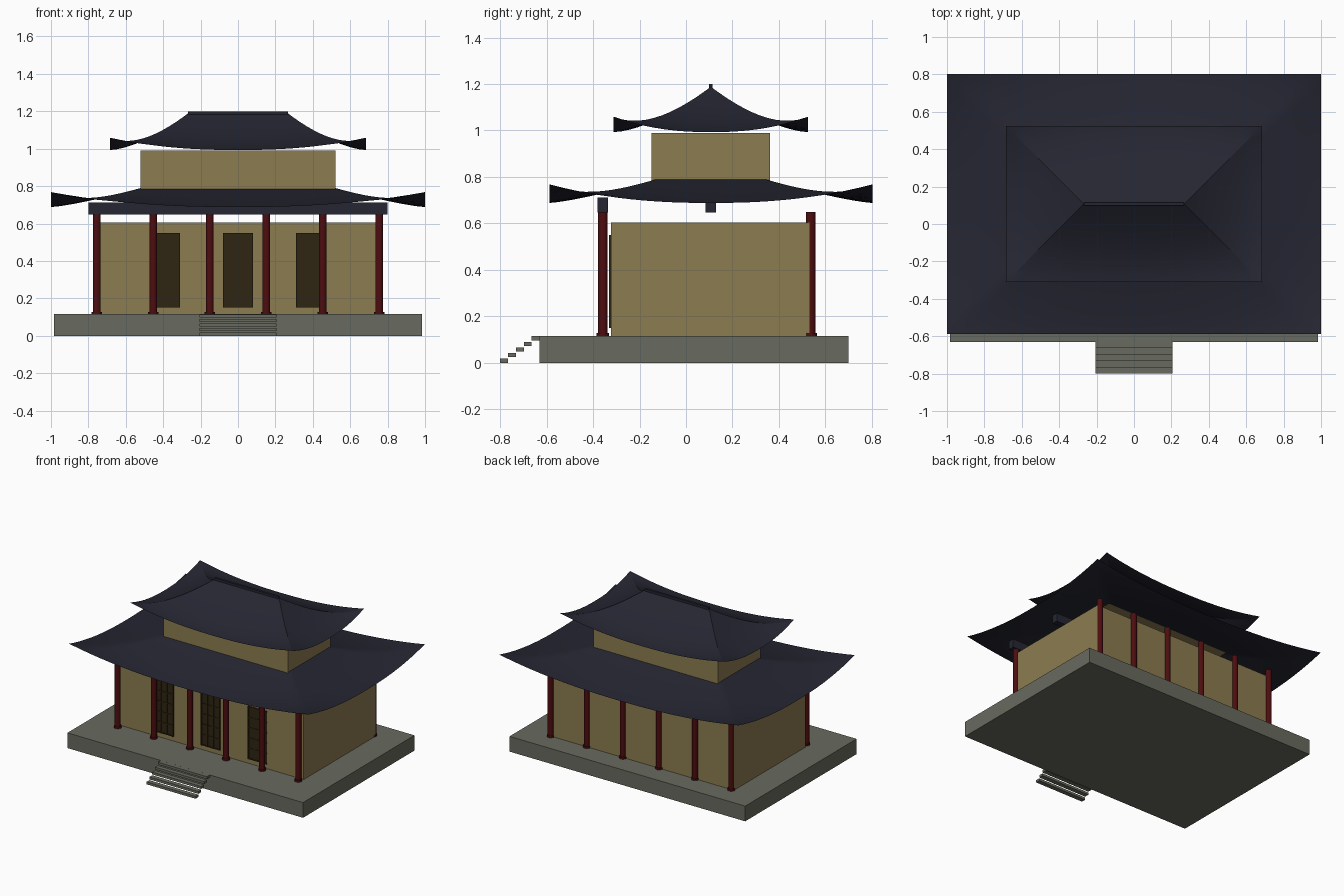
import bpy, bmesh, math

if "Cube" in bpy.data.objects:
    bpy.data.objects.remove(bpy.data.objects["Cube"])

CY = 0.107  # depth centre of the hall


def material(name, rgb):
    m = bpy.data.materials.new(name)
    m.diffuse_color = (*rgb, 1)
    m.use_nodes = True
    m.node_tree.nodes["Principled BSDF"].inputs["Base Color"].default_value = m.diffuse_color
    return m


STONE = material("grey stone", (0.14, 0.143, 0.112))
PLASTER = material("ochre plaster", (0.265, 0.2, 0.08))
TILE = material("dark blue tile", (0.018, 0.019, 0.031))
RED = material("dark red lacquer", (0.075, 0.004, 0.005))
WOOD = material("dark brown wood", (0.028, 0.018, 0.006))


def make(name, bm, mat):
    me = bpy.data.meshes.new(name)
    bm.to_mesh(me)
    bm.free()
    me.materials.append(mat)
    ob = bpy.data.objects.new(name, me)
    bpy.context.collection.objects.link(ob)
    return ob


def add_box(bm, x0, x1, y0, y1, z0, z1):
    vs = bmesh.ops.create_cube(bm, size=1)["verts"]
    for v in vs:
        v.co.x = (x0 + x1) / 2 + v.co.x * (x1 - x0)
        v.co.y = (y0 + y1) / 2 + v.co.y * (y1 - y0)
        v.co.z = (z0 + z1) / 2 + v.co.z * (z1 - z0)


def box(name, mat, *bounds):
    bm = bmesh.new()
    add_box(bm, *bounds)
    return make(name, bm, mat)


def smooth(ob, angle):
    bpy.ops.object.select_all(action="DESELECT")
    ob.select_set(True)
    bpy.context.view_layer.objects.active = ob
    bpy.ops.object.shade_smooth_by_angle(angle=math.radians(angle))


def curved_roof(name, eave, top, z0, z1, power, lift, angle):
    """Thin hipped sheet: sagging slopes between two rectangles, upturned corners."""
    bm = bmesh.new()
    n, rows = 24, 12
    corners = [(-1, -1), (1, -1), (1, 1), (-1, 1)]
    for k in range(4):
        (ax, ay), (bx, by) = corners[k], corners[(k + 1) % 4]
        grid = []
        for j in range(rows + 1):
            t = j / rows
            hx = eave[0] + (top[0] - eave[0]) * t
            hy = eave[1] + (top[1] - eave[1]) * t
            row = []
            for i in range(n + 1):
                s = i / n
                z = z0 + (z1 - z0) * t ** power
                z += lift * abs(2 * s - 1) ** 2.3 * (1 - t) ** 3
                row.append(bm.verts.new((hx * (ax + (bx - ax) * s),
                                         CY + hy * (ay + (by - ay) * s), z)))
            grid.append(row)
        for j in range(rows):
            for i in range(n):
                bm.faces.new((grid[j][i], grid[j][i + 1], grid[j + 1][i + 1], grid[j + 1][i]))
    bmesh.ops.remove_doubles(bm, verts=bm.verts[:], dist=1e-5)
    bmesh.ops.dissolve_degenerate(bm, edges=bm.edges[:], dist=1e-5)
    smooth(make(name, bm, TILE), angle)


# Stone platform and floating entrance steps
box("platform", STONE, -0.985, 0.985, -0.63, 0.70, 0, 0.115)
bm = bmesh.new()
for i in range(5):
    y, z = -0.80 + i * 0.034, i * 0.0242
    add_box(bm, -0.205, 0.205, y, y + 0.034, z, z + 0.018)
make("entrance_steps", bm, STONE)

# Lower and upper storey walls
box("lower_walls", PLASTER, -0.775, 0.775, -0.322, 0.535, 0.115, 0.605)
box("upper_walls", PLASTER, -0.52, 0.52, CY - 0.255, CY + 0.255, 0.785, 0.99)

# Lattice doors
for name, x in (("left", -0.39), ("middle", 0), ("right", 0.39)):
    box(name + "_door", WOOD, x - 0.08, x + 0.08, -0.327, -0.32, 0.15, 0.55)
    bm = bmesh.new()
    for i in range(4):
        bx = x - 0.075 + i * 0.05
        add_box(bm, bx - 0.004, bx + 0.004, -0.332, -0.326, 0.15, 0.55)
    for i in range(6):
        bz = 0.155 + i * 0.078
        add_box(bm, x - 0.08, x + 0.08, -0.331, -0.326, bz - 0.004, bz + 0.004)
    make(name + "_door_lattice", bm, WOOD)

# Front and back rows of columns on round bases
for row, y in (("front", -0.358), ("back", 0.537)):
    for i in range(6):
        bm = bmesh.new()
        for r, z0, z1 in ((0.021, 0.115, 0.65), (0.027, 0.115, 0.128)):
            vs = bmesh.ops.create_cone(bm, cap_ends=True, segments=16, radius1=r,
                                       radius2=r, depth=z1 - z0)["verts"]
            bmesh.ops.translate(bm, verts=vs, vec=(-0.755 + i * 0.302, y, (z0 + z1) / 2))
        smooth(make(f"{row}_column_{i + 1}", bm, RED), 40)

# Long beams under the lower roof
box("front_beam", TILE, -0.80, 0.80, -0.38, -0.336, 0.648, 0.712)
box("centre_beam", TILE, -0.80, 0.80, CY - 0.022, CY + 0.022, 0.648, 0.712)

# Roofs and ridge
curved_roof("lower_roof", (1.0, 0.695), (0.52, 0.235), 0.688, 0.79, 1.3, 0.08, 30)
curved_roof("upper_roof", (0.685, 0.418), (0.268, 0.0), 0.993, 1.188, 1.6, 0.066, 20)
box("ridge", TILE, -0.268, 0.268, CY - 0.008, CY + 0.008, 1.182, 1.2)
